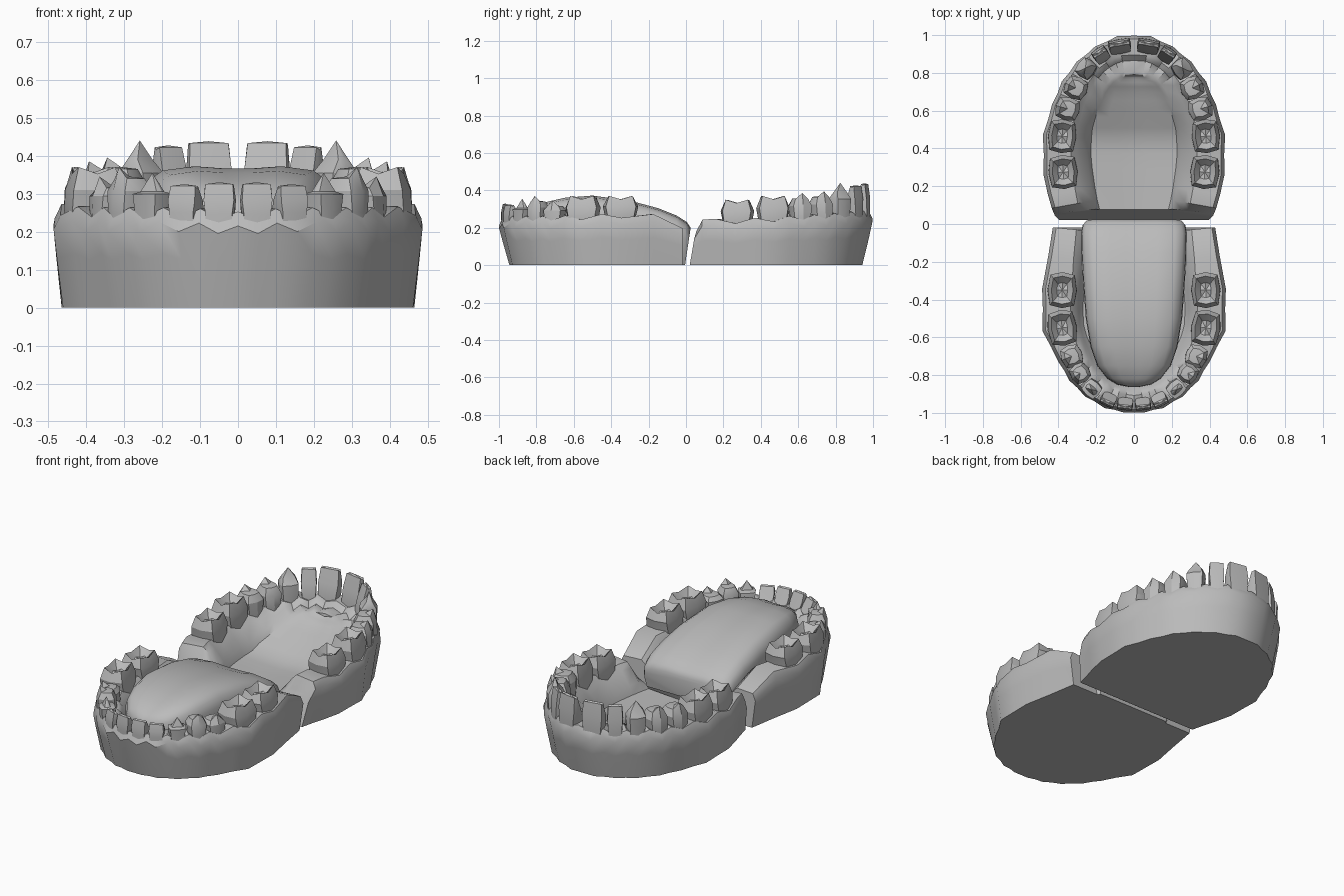
import bpy, bmesh, math
from mathutils import Vector

cube = bpy.data.objects.get("Cube")
if cube:
    bpy.data.objects.remove(cube)

plaster = bpy.data.materials.new("grey plaster")
plaster.use_nodes = True
GREY = (0.5, 0.5, 0.5, 1)
plaster.diffuse_color = GREY
plaster.node_tree.nodes["Principled BSDF"].inputs["Base Color"].default_value = GREY


def finish(bm, name, angle):
    bmesh.ops.remove_doubles(bm, verts=bm.verts, dist=0.0005)
    bmesh.ops.recalc_face_normals(bm, faces=bm.faces)
    mesh = bpy.data.meshes.new(name)
    bm.to_mesh(mesh)
    bm.free()
    mesh.materials.append(plaster)
    obj = bpy.data.objects.new(name, mesh)
    bpy.context.collection.objects.link(obj)
    bpy.ops.object.select_all(action='DESELECT')
    obj.select_set(True)
    bpy.context.view_layer.objects.active = obj
    bpy.ops.object.shade_smooth_by_angle(angle=math.radians(angle))


def loft(rows, cap_last=False):
    """Closed cross-sections joined into a tube, capped at the start."""
    bm = bmesh.new()
    grid = [[bm.verts.new(p) for p in row] for row in rows]
    n = len(rows[0])
    for a, b in zip(grid, grid[1:]):
        for i in range(n):
            j = (i + 1) % n
            bm.faces.new((a[i], a[j], b[j], b[i]))
    bm.faces.new(grid[0])
    if cap_last:
        bm.faces.new(grid[-1])
    return bm


def outward(points, i):
    """Direction pointing out of the arch at path point i."""
    prev = points[max(i - 1, 0)]
    if i + 1 < len(points):
        nxt = points[i + 1]
    else:
        nxt = Vector((-points[i].x, points[i].y))
    t = (nxt - prev).normalized()
    n = Vector((t.y, -t.x))
    return n if n.x > 0 else -n


# Crown shapes: rim scale across and deep, corner fullness, outward lean, cusp drop rule, centre drop
CROWNS = {
    "molar": (0.78, 0.72, 1.2, 0.0, lambda k: 0.0 if k % 2 else 0.018, 0.045),
    "premolar": (0.68, 0.62, 1.15, 0.0, lambda k: 0.0 if k == 2 else 0.03, 0.025),
    "canine": (0.72, 0.40, 1.2, 0.008, lambda k: 0.05, 0.0),
    "incisor": (0.90, 0.28, 1.32, 0.015, lambda k: 0.012 if k % 4 == 0 else 0.005, 0.0),
}


def tooth(name, pos, out, width, depth, base, top, kind):
    """Eight-sided crown: neck, belly, rim with cusps, then the biting surface."""
    side = Vector((-out.y, out.x))
    rim_w, rim_d, corner, lean, drop, centre = CROWNS[kind]

    def ring(sw, sd, height, shift=0.0):
        pts = []
        for k in range(8):
            a = k * math.pi / 4
            f = corner if k % 2 else 1.0
            p = (pos + side * (math.cos(a) * f * sw * width / 2)
                 + out * (shift + math.sin(a) * f * sd * depth / 2))
            pts.append((p.x, p.y, height(k)))
        return pts

    belly = base + 0.55 * (top - base)
    rows = [ring(0.78, 0.88, lambda k: base - 0.05),
            ring(0.88, 0.98, lambda k: base + 0.02),
            ring(1.0, 0.70 if kind == "incisor" else 0.95, lambda k: belly, lean * 0.6),
            ring(rim_w, rim_d, lambda k: top - drop(k), lean)]
    if kind == "molar":
        rows.append(ring(0.42, 0.36, lambda k: top - 0.04 - 0.012 * (k % 2)))
    tip = pos + out * lean
    rows.append([(tip.x, tip.y, top - centre)] * 8)
    finish(loft(rows), name, 28)


def jaw(label, back, teeth, floor, foot, lean):
    """Gum block swept round the arch, with a row of teeth on each side."""
    # Stations: centre, distance to the outer gum edge, gum height
    stations = [(Vector(p[:2]), p[2], p[3]) for p in back]
    path = [s[0] for s in stations] + [Vector(t[1:3]) for t in teeth]
    first = len(back)
    edges = [t[4] / 2 + 0.14 * t[3] for t in teeth]
    for i, (_, x, y, w, d, base, top, kind) in enumerate(teeth):
        here = Vector((x, y))
        stations.append((here, edges[i], base))
        if i + 1 < len(teeth):
            nxt = teeth[i + 1]
            mid = (here + Vector(nxt[1:3])) / 2 + 0.006 * outward(path, first + i)
            stations.append((mid, (edges[i] + edges[i + 1]) / 2 - 0.01,
                             (base + nxt[5]) / 2 + 0.025))
    last = teeth[-1]
    stations.append((Vector((0, last[2] * 1.006)), edges[-1] - 0.006, last[5] + 0.02))
    centres = [s[0] for s in stations]

    rows = []
    for i, (c, off, z) in enumerate(stations):
        end = i == len(stations) - 1
        n = Vector((0, math.copysign(1, c.y))) if end else outward(centres, i)
        inset = 0.02 + 0.035 * abs(n.y)
        fz = min(floor(c.y), z - 0.01)
        profile = [(off - inset, 0), (off - inset * 0.35, z * 0.55), (off, z - 0.03),
                   (off - 0.018, z + 0.008), (-0.05, z + 0.008), (-0.08, z - 0.02),
                   (-foot + 0.02, fz + 0.35 * (z - fz)), (-foot, fz)]
        half = []
        for o, h in profile:
            p = c + n * o
            half.append(Vector((0 if end else max(p.x, 0), p.y + (lean * h if i == 0 else 0), h)))
        inner = half[-1]
        half += [Vector((inner.x * f, inner.y, fz - 0.012 * (1 - f))) for f in (0.66, 0.33)]
        middle = [Vector((0, inner.y, fz - 0.012))]
        mirrored = [Vector((-p.x, p.y, p.z)) for p in reversed(half)]
        rows.append(half + middle + mirrored)
    finish(loft(rows), label + "_gum", 40)

    for i, (name, x, y, w, d, base, top, kind) in enumerate(teeth):
        n = outward(path, first + i)
        for tag, s in (("left", 1), ("right", -1)):
            tooth(f"{label}_{name}_{tag}", Vector((s * x, y)), Vector((s * n.x, n.y)),
                  w, d, base, top, kind)


# Teeth from back to front: name, x, y, width, depth, gum height, top, crown
UPPER = [
    ("second_molar", 0.375, 0.275, 0.18, 0.16, 0.215, 0.35, "molar"),
    ("first_molar", 0.38, 0.465, 0.18, 0.155, 0.225, 0.37, "molar"),
    ("second_premolar", 0.352, 0.61, 0.125, 0.135, 0.235, 0.385, "premolar"),
    ("first_premolar", 0.308, 0.72, 0.12, 0.13, 0.24, 0.395, "premolar"),
    ("canine", 0.252, 0.82, 0.105, 0.10, 0.25, 0.44, "canine"),
    ("side_incisor", 0.175, 0.895, 0.085, 0.085, 0.255, 0.427, "incisor"),
    ("front_incisor", 0.075, 0.94, 0.122, 0.08, 0.26, 0.438, "incisor"),
]
LOWER = [
    ("second_molar", 0.38, -0.35, 0.19, 0.16, 0.245, 0.37, "molar"),
    ("first_molar", 0.38, -0.55, 0.19, 0.16, 0.235, 0.37, "molar"),
    ("second_premolar", 0.33, -0.70, 0.12, 0.12, 0.23, 0.345, "premolar"),
    ("first_premolar", 0.285, -0.79, 0.105, 0.11, 0.23, 0.37, "premolar"),
    ("canine", 0.22, -0.87, 0.095, 0.09, 0.23, 0.355, "canine"),
    ("side_incisor", 0.135, -0.93, 0.084, 0.075, 0.23, 0.325, "incisor"),
    ("front_incisor", 0.047, -0.952, 0.086, 0.07, 0.225, 0.33, "incisor"),
]


def palate(y):
    return 0.105 + 0.15 * max(0.0, min(1.0, (y - 0.45) / 0.45))


jaw("upper", [(0.335, 0.03, 0.085, 0.17), (0.347, 0.10, 0.09, 0.235), (0.36, 0.17, 0.097, 0.24)],
    UPPER, palate, 0.155, 0.2)
jaw("lower", [(0.355, -0.025, 0.075, 0.19), (0.37, -0.18, 0.085, 0.265)], LOWER,
    lambda y: 0.17, 0.115, 0)

# Tongue: y, half width, top height
TONGUE = [(0.025, 0.255, 0.2), (0.005, 0.272, 0.23), (-0.05, 0.28, 0.265), (-0.15, 0.278, 0.305),
          (-0.3, 0.27, 0.345), (-0.5, 0.255, 0.372), (-0.65, 0.23, 0.36), (-0.75, 0.195, 0.337),
          (-0.82, 0.14, 0.305), (-0.85, 0.09, 0.28), (-0.862, 0.03, 0.25)]
rows = []
for i, (y, w, z) in enumerate(TONGUE):
    half = [(0.9, 0), (1, 0.62), (0.985, 0.78), (0.92, 0.9), (0.78, 0.97), (0.45, 1), (0.15, 0.985)]
    section = half + [(-a, b) for a, b in reversed(half)]
    rows.append([(a * w, y - (0.03 * (1 - b) if i < 2 else 0), b * z) for a, b in section])
finish(loft(rows, True), "tongue", 50)
